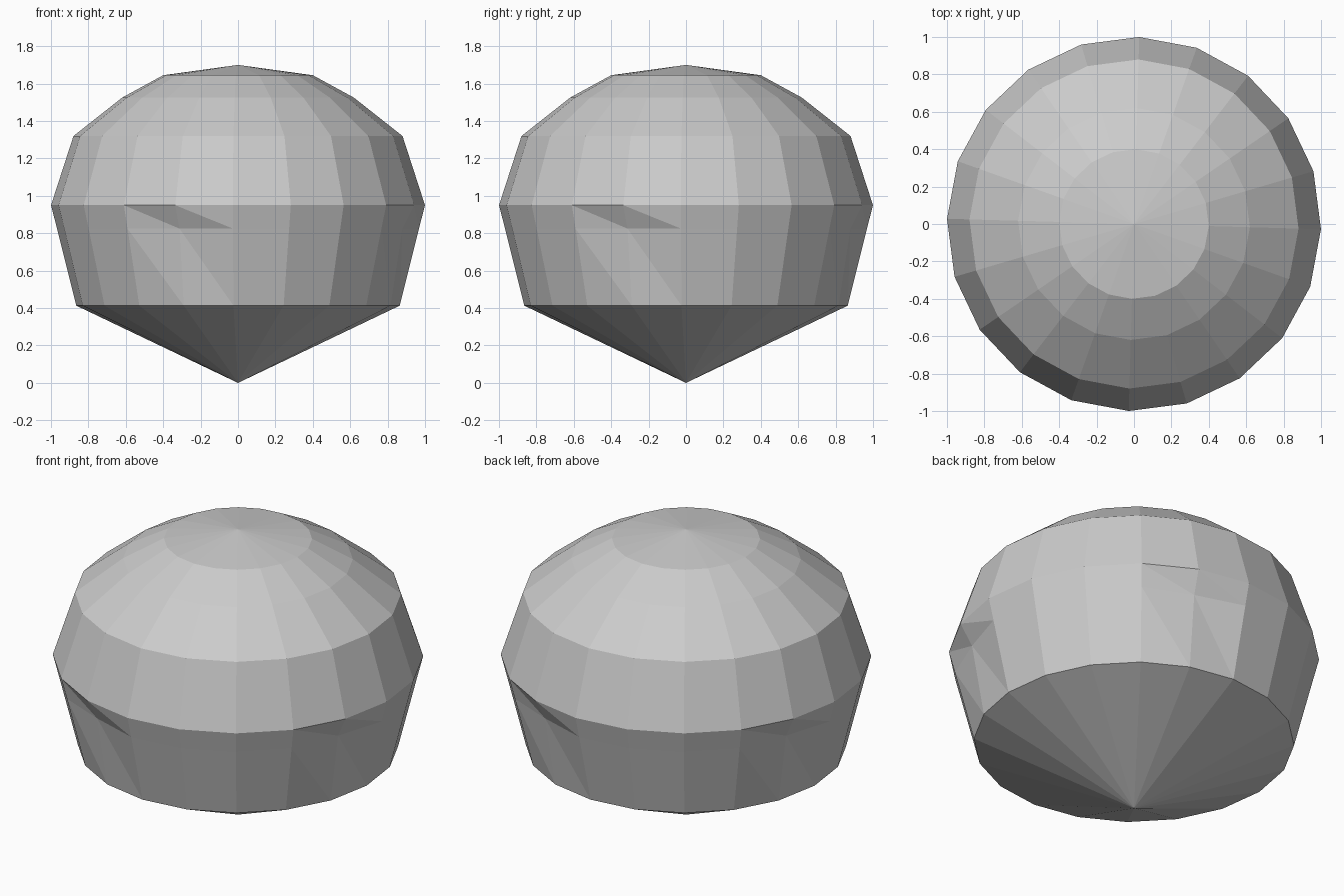
import bpy, bmesh
from math import sin, cos, radians

if "Cube" in bpy.data.objects:
    bpy.data.objects.remove(bpy.data.objects["Cube"])

SIDES = 20
TWIST = -1.6
# ring profile: radius, height
RINGS = [(0.865, 0.413), (0.968, 0.825), (1.0, 0.95),
         (0.88, 1.32), (0.62, 1.525), (0.40, 1.645)]
DENT_RING = 1

bm = bmesh.new()


def ring(index, radius, z):
    verts = []
    for i in range(SIDES):
        a = radians(-90 + TWIST + 360 / SIDES * i)
        # four shallow dents under the widest edge
        r = radius - 0.035 if index == DENT_RING and i % 5 == 4 else radius
        verts.append(bm.verts.new((r * cos(a), r * sin(a), z)))
    return verts


rings = [ring(k, r, z) for k, (r, z) in enumerate(RINGS)]
bottom = bm.verts.new((0, 0, 0))
top = bm.verts.new((0, 0, 1.70))

for i in range(SIDES):
    j = (i + 1) % SIDES
    # pointed base and shallow top cap
    bm.faces.new((bottom, rings[0][j], rings[0][i]))
    bm.faces.new((top, rings[-1][i], rings[-1][j]))
    # side bands
    for k in range(len(rings) - 1):
        lo, hi = rings[k], rings[k + 1]
        if k <= DENT_RING:
            bm.faces.new((lo[i], lo[j], hi[i]))
            bm.faces.new((lo[j], hi[j], hi[i]))
        else:
            bm.faces.new((lo[i], lo[j], hi[j], hi[i]))

bm.normal_update()
mesh = bpy.data.meshes.new("faceted_dome")
bm.to_mesh(mesh)
bm.free()
bpy.context.collection.objects.link(bpy.data.objects.new("faceted_dome", mesh))
